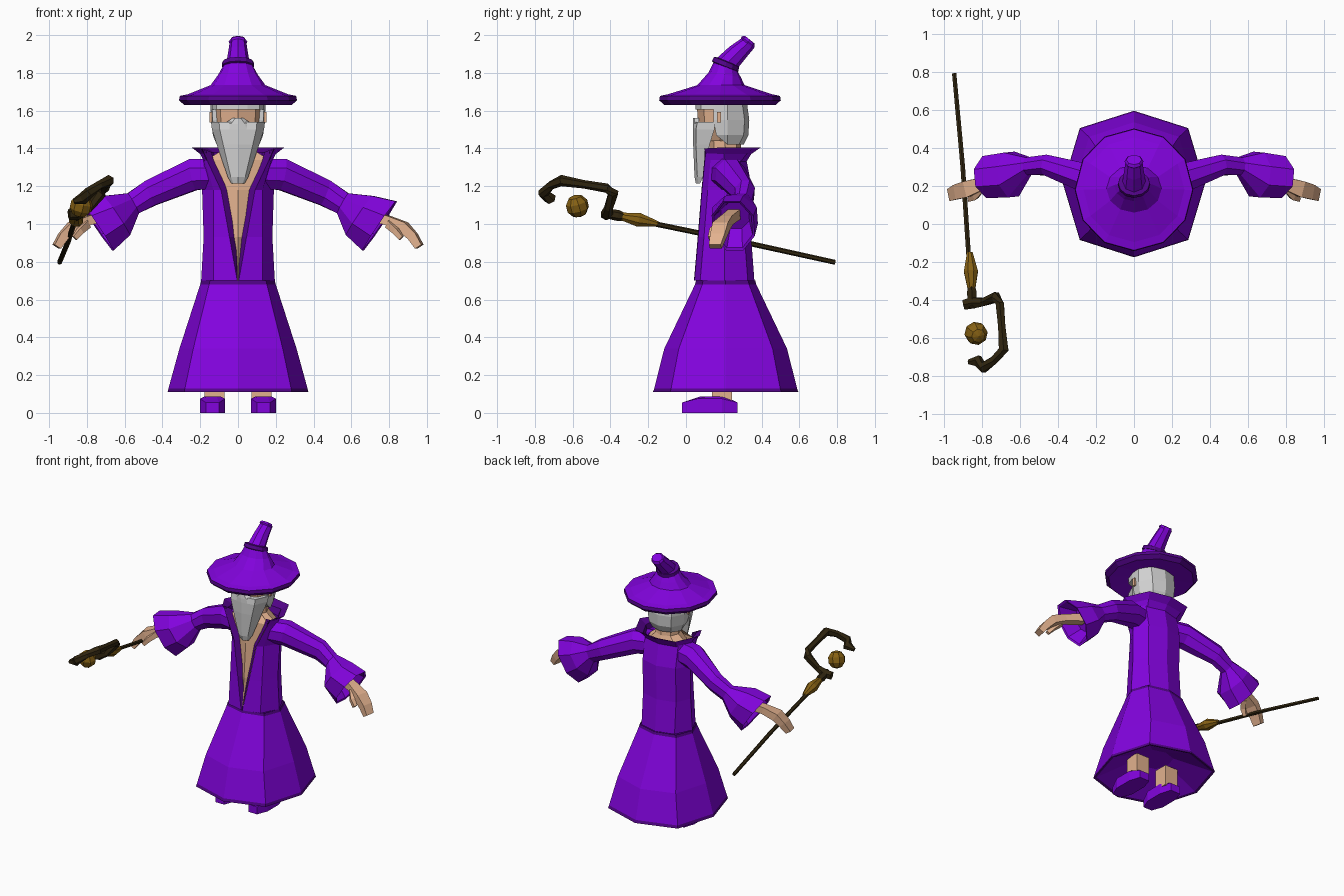
import bpy, bmesh, math
from mathutils import Vector as V

if "Cube" in bpy.data.objects:
    bpy.data.objects.remove(bpy.data.objects["Cube"])

def material(name, rgb):
    m = bpy.data.materials.new(name)
    m.diffuse_color = (*rgb, 1)
    m.use_nodes = True
    m.node_tree.nodes["Principled BSDF"].inputs["Base Color"].default_value = m.diffuse_color
    return m

PURPLE = material("purple cloth", (0.225, 0.001, 0.73))
TRIM = material("dark purple trim", (0.085, 0.001, 0.25))
SKIN = material("skin", (0.76, 0.44, 0.27))
HAIR = material("grey hair", (0.65, 0.65, 0.65))
WOOD = material("dark wood", (0.030, 0.019, 0.005))
GOLD = material("aged gold", (0.24, 0.12, 0.007))

def loft(name, rows, mat, closed=True, cap0=False, cap1=False, trim_rows=()):
    """Skin a list of equal-length point rows; rows in trim_rows take the trim colour."""
    bm = bmesh.new()
    vs = [[bm.verts.new(p) for p in row] for row in rows]
    n = len(rows[0])
    for i in range(len(rows) - 1):
        for j in range(n if closed else n - 1):
            k = (j + 1) % n
            f = bm.faces.new((vs[i][j], vs[i][k], vs[i + 1][k], vs[i + 1][j]))
            f.material_index = 1 if i in trim_rows else 0
    if cap0:
        bm.faces.new(vs[0][::-1])
    if cap1:
        bm.faces.new(vs[-1])
    bmesh.ops.remove_doubles(bm, verts=bm.verts, dist=0.0005)
    bmesh.ops.recalc_face_normals(bm, faces=bm.faces)
    me = bpy.data.meshes.new(name)
    bm.to_mesh(me)
    bm.free()
    me.materials.append(mat)
    if trim_rows:
        me.materials.append(TRIM)
    ob = bpy.data.objects.new(name, me)
    bpy.context.collection.objects.link(ob)
    return ob

def flat(cy, z, rx, ry, n=8, tilt=0.0, phase=0.0, corner=1.0):
    """Horizontal ring; tilt drops z per unit of y, corner pushes out every other point."""
    pts = []
    for i in range(n):
        a = math.tau * (i + phase) / n
        k = corner if i % 2 else 1
        pts.append((rx * k * math.sin(a), cy + ry * k * math.cos(a), z - tilt * ry * math.cos(a)))
    return pts

def ring(c, normal, rs, rv, n=8, phase=0.5):
    """Ring across a limb: rs sideways, rv vertically."""
    w = V(normal).normalized()
    u = w.cross(V((0, 0, 1))).normalized()
    v = u.cross(w)
    return [V(c) + u * rs * math.cos(a) + v * rv * math.sin(a)
            for a in (math.tau * (i + phase) / n for i in range(n))]

def tube(name, pts, radii, mat, n=6):
    pts = [V(p) for p in pts]
    rows = []
    for i, p in enumerate(pts):
        d = pts[min(i + 1, len(pts) - 1)] - pts[max(i - 1, 0)]
        rows.append(ring(p, d, radii[i], radii[i], n))
    return loft(name, rows, mat, cap0=True, cap1=True)

def both(rows):
    """Complete half rows (front to back centre) with their mirror image."""
    return [r + [(-x, y, z) for x, y, z in r[-2::-1]] for r in rows]

def side(rows, s):
    return [[(s * p[0], p[1], p[2]) for p in r] for r in rows]

# Robe skirt: shallow hollow underneath, with hem and waistband
loft("skirt", [flat(.21, z, rx, ry, corner=1.08) for z, rx, ry in
               ((.23, .12, .12), (.115, .355, .365), (.11, .373, .385), (.13, .368, .378),
                (.34, .31, .325), (.68, .20, .162), (.70, .195, .157))],
     PURPLE, cap0=True, trim_rows=(1, 2, 5))

# Robe torso, open at the front: height, opening, half width, front y, back y
TORSO = [(.70, .004, .195, .045, .362), (.93, .045, .182, .065, .345),
         (1.18, .09, .19, .085, .35), (1.34, .165, .185, .10, .32)]
loft("robe_torso", both([[(w, f, z), (max(.13, w + .012), f + .03, z), (rx, (f + b) / 2, z),
                          (.135, b - .035, z), (0, b, z)] for z, w, rx, f, b in TORSO]),
     PURPLE, closed=False)

# Lapels beside the opening, and the bare chest behind it
for s, label in ((1, "left"), (-1, "right")):
    loft(label + "_lapel", side([[(w, f - .003, z), (max(w - .035, 0), f + .025, z)]
                                 for z, w, rx, f, b in TORSO] +
                                [[(.19, .10, 1.40), (.14, .13, 1.38)]], s), TRIM, closed=False)
loft("chest", [[(-w, f + .03, z), (0, f + .005, z), (w, f + .03, z)] for z, w, rx, f, b in TORSO] +
     [[(-.07, .16, 1.40), (0, .14, 1.40), (.07, .16, 1.40)]], SKIN, closed=False)
loft("neck", [flat(.215, 1.32, .17, .10), flat(.21, 1.385, .085, .085), flat(.20, 1.5, .075, .08)],
     SKIN, cap0=True, cap1=True)

# Flared collar with a dark lining
def collar(grow, dz):
    return both([[(.165, .10, 1.33 + dz), (.18, .20, 1.33 + dz), (.125, .29, 1.33 + dz), (0, .32, 1.33 + dz)],
                 [(.18 + grow, .105, 1.375 + dz), (.20 + grow, .20, 1.37 + dz),
                  (.14 + grow, .32, 1.37 + dz), (0, .345 + grow, 1.37 + dz)],
                 [(.195, .095, 1.40), (.245, .19, 1.405), (.165, .36, 1.405), (0, .395, 1.405)]])
loft("collar", collar(0, 0), PURPLE, closed=False)
loft("collar_lining", collar(-.012, .008), TRIM, closed=False)

for s, label in ((1, "left"), (-1, "right")):
    # Sleeve with a bell cuff
    cuff = (.82, -.08, -.56)
    loft(label + "_sleeve", side([
        ring((.13, .21, 1.265), (1, .1, -.1), .085, .085),
        ring((.235, .235, 1.262), (1, .2, -.2), .085, .09),
        ring((.46, .31, 1.165), (1, .2, -.4), .058, .075),
        ring((.555, .305, 1.11), (.9, -.1, -.5), .05, .065),
        ring((.645, .26, 1.045), cuff, .128, .135),
        ring((.75, .25, .99), cuff, .12, .17),
        ring((.745, .25, .993), cuff, .108, .155),
        ring((.65, .26, 1.045), cuff, .08, .09)], s), PURPLE, cap0=True, cap1=True)
    # Hand: palm, bent fingers, thumb
    loft(label + "_palm", side([
        ring((.66, .255, 1.05), (.85, -.15, -.4), .045, .04, 4),
        ring((.79, .215, 1.02), (.85, -.25, -.4), .045, .035, 4),
        ring((.875, .185, .985), (.8, -.2, -.55), .06, .04, 4),
        ring((.925, .17, .935), (.6, -.1, -.75), .055, .035, 4),
        ring((.96, .155, .88), (.5, -.1, -.8), .045, .028, 4)], s), SKIN, cap0=True, cap1=True)
    loft(label + "_thumb", side([
        ring((.80, .19, 1.0), (.5, -.6, -.5), .025, .03, 4),
        ring((.835, .145, .965), (.6, -.4, -.6), .024, .024, 4),
        ring((.865, .13, .925), (.6, -.2, -.7), .016, .018, 4)], s), SKIN, cap0=True, cap1=True)
    # Leg and pointed shoe
    loft(label + "_leg", [[(x + s * .125, y, z) for x, y, z in flat(.19, z, .075, .075, 4, phase=.5)]
                          for z in (.05, .20)], SKIN, cap0=True, cap1=True)
    plan = [(-.035, -.02), (.035, -.02), (.066, .06), (.066, .19), (.04, .272),
            (-.04, .272), (-.066, .19), (-.066, .06)]
    loft(label + "_shoe", [[(s * .135 + x, y, 0) for x, y in plan],
                           [(s * .135 + x, y, .055 + .02 * (0 < y < .25)) for x, y in plan],
                           [(s * .135 + x * .6, .16 + (y - .16) * .45, .088) for x, y in plan]],
         PURPLE, cap0=True, cap1=True)
    # Ear
    loft(label + "_ear", side([ring((.11, .175, 1.565), (1, 0, 0), .014, .04, 4),
                               ring((.15, .175, 1.565), (1, 0, 0), .014, .04, 4)], s),
         SKIN, cap0=True, cap1=True)

# Head, hair and beard
loft("face", [flat(.18, 1.44, .08, .09), flat(.18, 1.52, .125, .115), flat(.185, 1.66, .138, .13)],
     SKIN, cap0=True, cap1=True)
loft("back_hair", both([[(a, c, z), (a + .008, .22, z), (a * .72, b - .025, z), (0, b, z)]
                        for z, a, b, c in ((1.42, .105, .305, .22), (1.47, .125, .33, .16),
                                           (1.55, .135, .335, .145), (1.66, .138, .32, .145))]),
     HAIR, cap0=True, cap1=True)
loft("brow_hair", both([[(.138, .15, z), (.115, .08, z), (.05, .055, z), (0, .05, z)]
                        for z in (1.605, 1.66)]), HAIR, cap0=True)
loft("beard", both([[(w, b, z), (w * .7, f + .015, z), (0, f, z)]
                    for z, w, f, b in ((1.215, .035, .052, .075), (1.25, .055, .045, .09),
                                       (1.42, .112, .038, .125), (1.50, .138, .038, .15),
                                       (1.54, .143, .045, .155))]), HAIR, cap0=True, cap1=True)
loft("moustache", both([[(w, .07, z), (w * .5, .045, z), (0, .037, z)]
                        for z, w in ((1.50, .09), (1.53, .075), (1.56, .03))]),
     HAIR, cap0=True, cap1=True)

# Hat: brim, bent crown, band and tip
N = 12
loft("hat", [flat(.185, 1.65, .13, .13, N), flat(.18, 1.63, .285, .295, N), flat(.18, 1.655, .312, .322, N),
             flat(.18, 1.678, .308, .318, N), flat(.18, 1.687, .265, .275, N),
             flat(.185, 1.735, .145, .125, N), flat(.205, 1.79, .105, .085, N, .15),
             flat(.21, 1.835, .08, .062, N, .4)],
     PURPLE, cap0=True, cap1=True, trim_rows=(1, 2))
loft("hat_band", [flat(.205, 1.83, .075, .06, N, .4), flat(.207, 1.835, .086, .07, N, .4),
                  flat(.215, 1.858, .083, .066, N, .4), flat(.217, 1.862, .06, .05, N, .4)],
     TRIM, cap0=True, cap1=True)
loft("hat_tip", [flat(.217, 1.85, .062, .055, 8, .5), flat(.275, 1.91, .052, .043, 8, .7),
                 flat(.325, 1.955, .045, .033, 8, .8), flat(.328, 1.965, .05, .035, 8, .8),
                 flat(.338, 1.976, .04, .026, 8, .8)], PURPLE, cap0=True, cap1=True)

# Staff: shaft, gilded grip, crook and floating orb
tube("staff_shaft", [(-.945, .79, .797), (-.90, .30, .905), (-.855, -.38, 1.045)], [.013, .014, .014], WOOD)
tube("staff_grip", [(-.863, -.15, 1.0), (-.857, -.25, 1.022), (-.854, -.34, 1.04)], [.016, .04, .022], GOLD, 8)
tube("staff_collar", [(-.854, -.33, 1.038), (-.852, -.36, 1.045), (-.85, -.44, 1.06)], [.022, .029, .026], WOOD)
tube("staff_crook", [(-.895, -.425, 1.05), (-.85, -.415, 1.055), (-.79, -.41, 1.085), (-.725, -.385, 1.165),
                     (-.705, -.42, 1.19), (-.695, -.54, 1.21), (-.685, -.66, 1.23), (-.735, -.715, 1.205),
                     (-.79, -.755, 1.165), (-.82, -.72, 1.135), (-.87, -.725, 1.12)],
     [.03, .034, .024, .03, .025, .022, .03, .024, .03, .033, .014], WOOD)
bpy.ops.mesh.primitive_uv_sphere_add(segments=8, ring_count=5, radius=.062, location=(-.83, -.575, 1.095),
                                     rotation=(.3, .2, .2))
orb = bpy.context.object
orb.name = "staff_orb"
orb.data.materials.append(GOLD)
